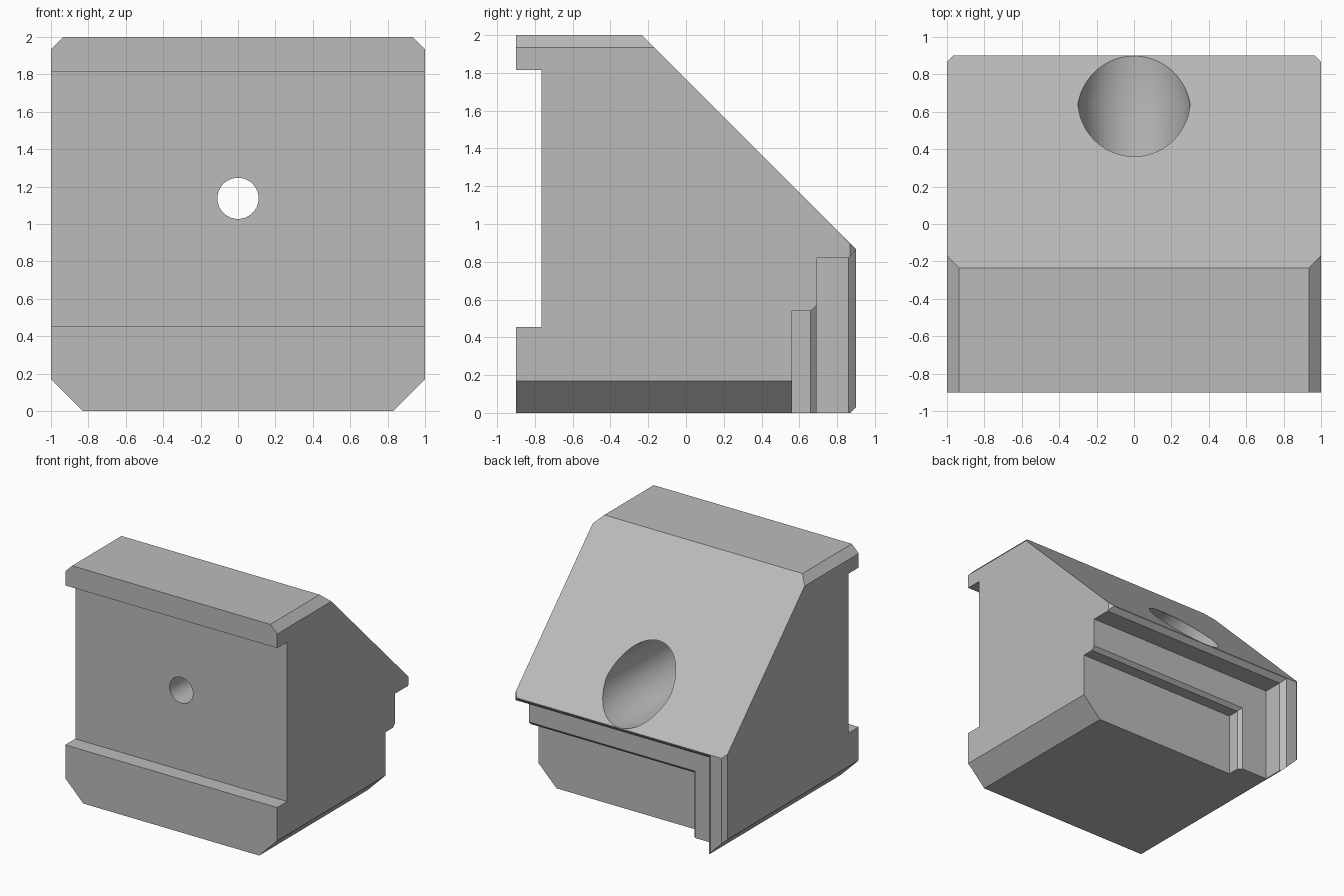
import bpy, bmesh, math
from mathutils import Vector

if "Cube" in bpy.data.objects:
    bpy.data.objects.remove(bpy.data.objects["Cube"])

grey = bpy.data.materials.new("plain_grey")
grey.use_nodes = True
colour = (0.5, 0.5, 0.5, 1)
grey.diffuse_color = colour
grey.node_tree.nodes["Principled BSDF"].inputs["Base Color"].default_value = colour


def loft(name, rings):
    """Closed solid through rings of equal point count."""
    bm = bmesh.new()
    loops = [[bm.verts.new(p) for p in ring] for ring in rings]
    n = len(loops[0])
    for a, b in zip(loops, loops[1:]):
        for i in range(n):
            j = (i + 1) % n
            bm.faces.new((a[i], a[j], b[j], b[i]))
    bm.faces.new(loops[0])
    bm.faces.new(loops[-1])
    bmesh.ops.recalc_face_normals(bm, faces=bm.faces)
    mesh = bpy.data.meshes.new(name)
    bm.to_mesh(mesh)
    bm.free()
    mesh.materials.append(grey)
    obj = bpy.data.objects.new(name, mesh)
    bpy.context.collection.objects.link(obj)
    return obj


def turned(name, profile, z, sides=64):
    """Solid of revolution about a y axis, from (y, radius) pairs."""
    angles = [math.tau * i / sides for i in range(sides)]
    return loft(name, [[(r * math.cos(a), y, z + r * math.sin(a)) for a in angles]
                       for y, r in profile])


def step_cutter(name, sections):
    """Corner recess open to the left and below, from (y, reach) pairs."""
    return loft(name, [[(-s, y, -1), (2, y, -1), (2, y, s), (-s, y, s)]
                       for y, s in sections])


def combine(obj, tool, operation):
    mod = obj.modifiers.new(operation.lower(), 'BOOLEAN')
    mod.operation = operation
    mod.solver = 'EXACT'
    mod.object = tool
    bpy.context.view_layer.objects.active = obj
    bpy.ops.object.modifier_apply(modifier=mod.name)
    bpy.data.objects.remove(tool)


# Wedge body: side profile with the slot across the front
side = [(-.9, 0), (.9, 0), (.9, .865), (-.235, 2), (-.9, 2),
        (-.9, 1.815), (-.765, 1.815), (-.765, .455), (-.9, .455)]
body = loft("wedge_block", [[(x, y, z) for y, z in side] for x in (-1.1, 1.1)])

# Chamfers along the top and bottom corners
half = [(.83, 0), (1, .17), (1, 1.935), (.935, 2)]
outline = half + [(-x, z) for x, z in reversed(half)]
combine(body, loft("front_outline", [[(x, y, z) for x, z in outline] for y in (-2, 2)]), 'INTERSECT')

# Chamfers on the upright back corners
half = [(1.2, -2), (1.2, .667), (.967, .9), (.867, 1)]
outline = half + [(-x, y) for x, y in reversed(half)]
combine(body, loft("top_outline", [[(x, y, z) for x, y in outline] for z in (-1, 3)]), 'INTERSECT')

# Two stepped recesses with chamfered rims
combine(body, step_cutter("outer_step", [(.69, .82), (.86, .82), (1, .96)]), 'DIFFERENCE')
combine(body, step_cutter("inner_step", [(.56, .54), (.66, .54), (.75, .63)]), 'DIFFERENCE')

# Screw hole with a wide bore and eased mouth on the slope
hole = [(-2, .11), (-.4, .11), (-.4, .267), (.36, .267), (.64, .3), (.9, .27), (1.1, .27)]
combine(body, turned("screw_bore", hole, 1.137), 'DIFFERENCE')

bpy.ops.object.select_all(action='DESELECT')
body.select_set(True)
bpy.context.view_layer.objects.active = body
bpy.ops.object.shade_smooth_by_angle(angle=math.radians(25))
